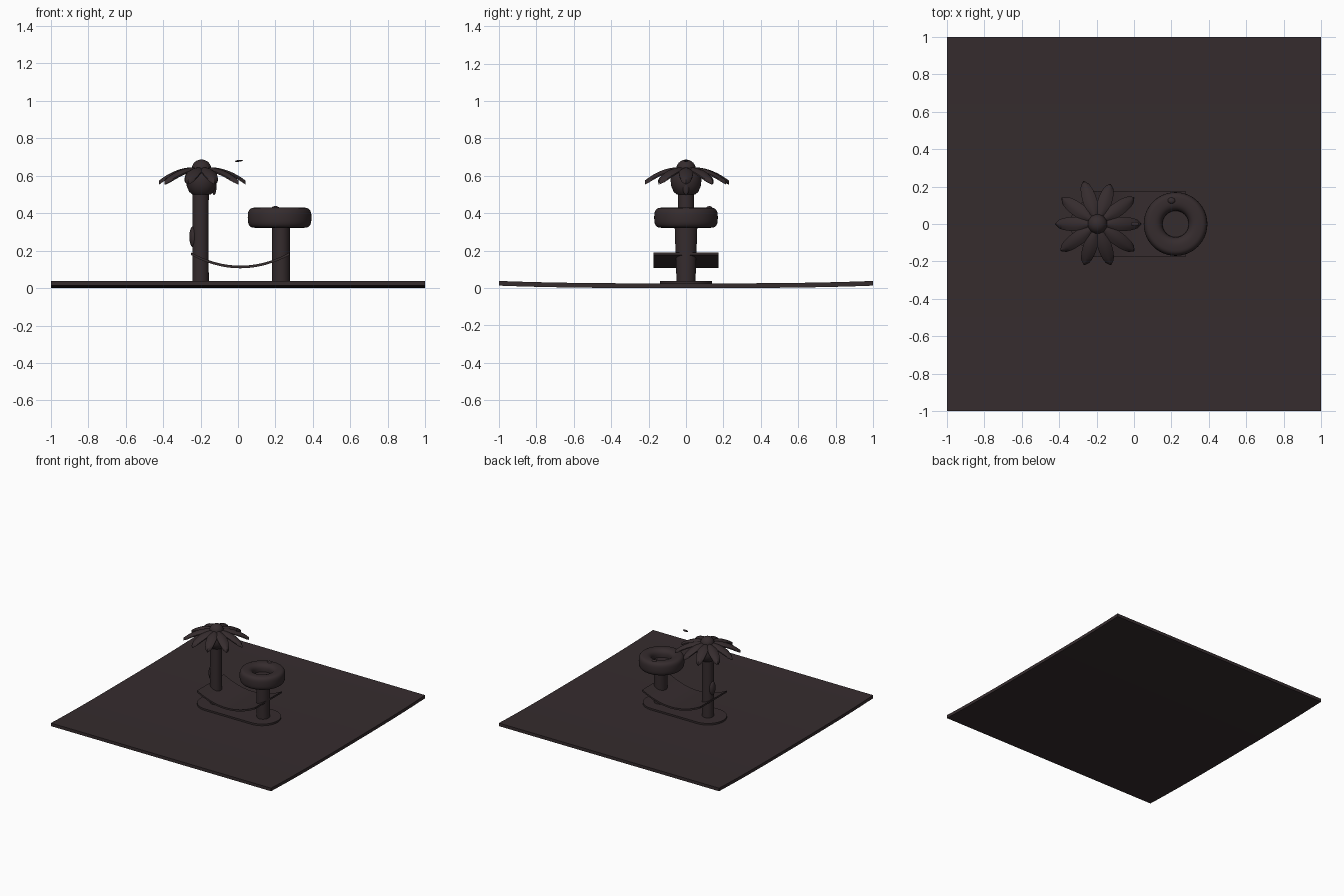
import bpy, bmesh, math
from mathutils import Vector, Matrix

if "Cube" in bpy.data.objects:
    bpy.data.objects.remove(bpy.data.objects["Cube"])

mat = bpy.data.materials.new("dark_brown")
mat.diffuse_color = (0.036, 0.025, 0.027, 1)
mat.use_nodes = True
mat.node_tree.nodes["Principled BSDF"].inputs["Base Color"].default_value = mat.diffuse_color


def finish(name, bm, angle=40):
    bmesh.ops.recalc_face_normals(bm, faces=bm.faces)
    me = bpy.data.meshes.new(name)
    bm.to_mesh(me)
    bm.free()
    me.materials.append(mat)
    ob = bpy.data.objects.new(name, me)
    bpy.context.collection.objects.link(ob)
    bpy.ops.object.select_all(action='DESELECT')
    ob.select_set(True)
    bpy.context.view_layer.objects.active = ob
    bpy.ops.object.shade_smooth_by_angle(angle=math.radians(angle))
    return ob


def lathe(name, profile, cx, sy=1.0, n=40, closed=False):
    """Revolve (radius, z) points about a vertical axis at x = cx."""
    bm = bmesh.new()
    rings = [[bm.verts.new((cx + r * math.cos(2 * math.pi * i / n),
                            r * sy * math.sin(2 * math.pi * i / n), z))
              for i in range(n)] for r, z in profile]
    pairs = list(zip(rings, rings[1:]))
    if closed:
        pairs.append((rings[-1], rings[0]))
    for a, b in pairs:
        for i in range(n):
            j = (i + 1) % n
            bm.faces.new((a[i], a[j], b[j], b[i]))
    if not closed:
        bm.faces.new(rings[0])
        bm.faces.new(rings[-1])
    return finish(name, bm)


def ellipsoid(name, loc, size, tilt=0):
    bm = bmesh.new()
    bmesh.ops.create_uvsphere(bm, u_segments=24, v_segments=14, radius=1)
    bm.transform(Matrix.Translation(loc) @ Matrix.Rotation(tilt, 4, 'Y')
                 @ Matrix.Diagonal((*size, 1)))
    return finish(name, bm)


def slab(name, rows, thick):
    """Thin sheet through rows of points, thickened downward."""
    bm = bmesh.new()
    top = [[bm.verts.new(p) for p in r] for r in rows]
    low = [[bm.verts.new(Vector(p) - Vector((0, 0, thick))) for p in r] for r in rows]
    nr, nc = len(rows), len(rows[0])
    for g in (top, low):
        for i in range(nr - 1):
            for j in range(nc - 1):
                bm.faces.new((g[i][j], g[i + 1][j], g[i + 1][j + 1], g[i][j + 1]))
    rim = ([(0, j) for j in range(nc)] + [(i, nc - 1) for i in range(1, nr)]
           + [(nr - 1, j) for j in range(nc - 2, -1, -1)] + [(i, 0) for i in range(nr - 2, 0, -1)])
    for (a, b), (c, d) in zip(rim, rim[1:] + rim[:1]):
        bm.faces.new((top[a][b], top[c][d], low[c][d], low[a][b]))
    return finish(name, bm)


# gently dished ground sheet
N = 24
slab("ground_sheet", [[(-1 + 2 * i / N, -1 + 2 * j / N,
                        0.025 + 0.013 * abs(-1 + 2 * j / N) ** 3)
                       for j in range(N + 1)] for i in range(N + 1)], 0.025)

# rounded base plate
bm = bmesh.new()
outline = []
for cx, start in ((0.22, -90), (-0.20, 90)):
    for k in range(25):
        a = math.radians(start + 180 * k / 24)
        outline.append(bm.verts.new((cx + 0.14 * math.cos(a), 0.14 * math.sin(a), 0.015)))
face = bm.faces.new(outline)
ext = bmesh.ops.extrude_face_region(bm, geom=[face])
bmesh.ops.translate(bm, vec=(0, 0, 0.024),
                    verts=[v for v in ext["geom"] if isinstance(v, bmesh.types.BMVert)])
finish("base_plate", bm)

# trunk and bulb under the leaves
lathe("trunk", [(0.044, 0.02), (0.043, 0.30), (0.044, 0.52)], -0.20)
lathe("trunk_bulb", [(0.05, 0.50), (0.066, 0.515), (0.079, 0.545), (0.083, 0.58),
                     (0.075, 0.61), (0.05, 0.64)], -0.195)
ellipsoid("crown_ball", (-0.195, 0, 0.637), (0.052, 0.052, 0.05))
ellipsoid("trunk_knot", (-0.238, 0, 0.275), (0.022, 0.03, 0.058))
ellipsoid("hanging_bud", (-0.128, 0.0, 0.54), (0.013, 0.018, 0.042))

# drooping pointed leaves around the crown
LEAVES = 10
for k in range(LEAVES):
    ang = 2 * math.pi * k / LEAVES
    length = 0.235 + 0.01 * math.sin(k * 2.3)
    rot = Matrix.Rotation(ang, 4, 'Z')
    rows = []
    for i in range(11):
        t = i / 10
        r = 0.03 + (length - 0.03) * t
        w = 0.012 + 0.026 * math.sin(math.pi * min(1, t * 1.02 + 0.03)) if t < 0.6 \
            else 0.0375 * math.sqrt(max(0.002, 1 - ((t - 0.5) / 0.5) ** 2))
        z = 0.645 + 0.012 * t - 0.082 * t * t
        rows.append([rot @ Vector((r, s * w, z - 0.014 * s * s)) + Vector((-0.195, 0, 0))
                     for s in (-1, -0.5, 0, 0.5, 1)])
    slab("leaf_%d" % (k + 1), rows, 0.008)

# loose leaf above
ellipsoid("loose_leaf", (0.005, 0, 0.68), (0.022, 0.012, 0.005), -0.12)

# second post, wider toward the top from the side
lathe("ring_post", [(0.048, 0.02), (0.048, 0.12), (0.048, 0.36)], 0.23, sy=1.1)
bpy.context.object.data.vertices.foreach_set  # keep mesh handle valid
for v in bpy.context.object.data.vertices:
    v.co.y *= 0.95 + 0.8 * max(0, v.co.z - 0.02) * 0.8

# thick rounded ring seat
section = []
for k in range(32):
    a = 2 * math.pi * k / 32
    c, s = math.cos(a), math.sin(a)
    p = 0.55 if c > 0 else 0.9
    section.append((0.12 + 0.05 * math.copysign(abs(c) ** p, c),
                    0.376 + 0.054 * math.copysign(abs(s) ** 0.7, s)))
lathe("ring", section, 0.222, n=56, closed=True)
lathe("ring_floor", [(0.10, 0.33), (0.10, 0.37)], 0.222)
ellipsoid("ring_nub", (0.20, 0.125, 0.428), (0.02, 0.016, 0.01))

# sagging hammock sheet slung between both posts
rows = []
for i in range(25):
    x = -0.25 + 0.525 * i / 24
    u = (x - 0.0125) / 0.2625
    rows.append([(x, y, 0.12 + 0.07 * u * u) for y in (-0.175, -0.09, 0, 0.09, 0.175)])
slab("hammock", rows, 0.014)
